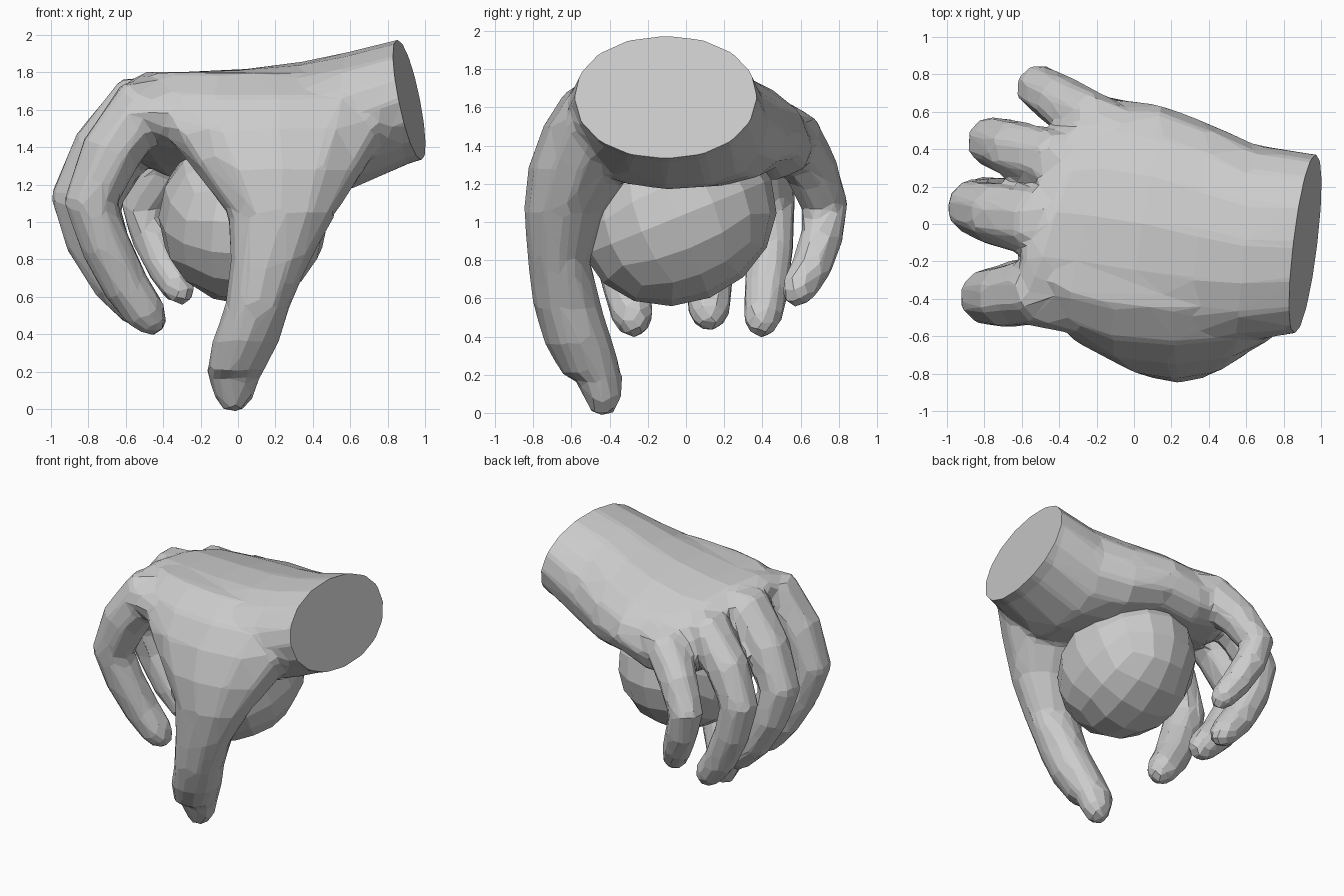
import bpy, bmesh
from math import sin, cos, tan, pi, radians
from mathutils import Vector

if "Cube" in bpy.data.objects:
    bpy.data.objects.remove(bpy.data.objects["Cube"])


def spow(v, p):
    return abs(v) ** p * (1 if v >= 0 else -1)


def loft(name, rings):
    """Closed skin over a list of rings with equal point counts."""
    bm = bmesh.new()
    rows = [[bm.verts.new(p) for p in r] for r in rings]
    n = len(rows[0])
    for a, b in zip(rows, rows[1:]):
        for i in range(n):
            bm.faces.new((a[i], a[(i + 1) % n], b[(i + 1) % n], b[i]))
    bm.faces.new(rows[0])
    bm.faces.new(rows[-1])
    bmesh.ops.recalc_face_normals(bm, faces=bm.faces[:])
    me = bpy.data.meshes.new(name)
    bm.to_mesh(me)
    bm.free()
    ob = bpy.data.objects.new(name, me)
    bpy.context.collection.objects.link(ob)
    return ob


def finger(name, path, radii, n=8):
    """Tapering tube along a bent path with a rounded tip."""
    pts = [Vector(p) for p in path]
    end = (pts[-1] - pts[-2]).normalized()
    r = radii[-1]
    pts += [pts[-1] + end * r * 0.6, pts[-1] + end * r * 1.0]
    radii = list(radii) + [r * 0.75, r * 0.35]
    rings = []
    for i, p in enumerate(pts):
        t = (pts[min(i + 1, len(pts) - 1)] - pts[max(i - 1, 0)]).normalized()
        side = (Vector((0, 1, 0)) - t * t.y).normalized()
        up = t.cross(side)
        rings.append([p + (side * cos(a) + up * sin(a)) * radii[i]
                      for a in (2 * pi * (k + .5) / n for k in range(n))])
    return loft(name, rings)


# Palm and wrist: x, skew, y-, y+, top, bottom, droop to the little finger side
palm_rings = []
for x, k, y0, y1, zt, zb, d in [
        (1.15, 0.1, -0.56, 0.35, 2.05, 1.38, 0.0),
        (0.92, 0.1, -0.585, 0.375, 1.99, 1.31, 0.0),
        (0.60, 0.1, -0.64, 0.43, 1.91, 1.17, 0.03),
        (0.35, 0.1, -0.66, 0.54, 1.86, 1.20, 0.07),
        (0.05, 0.15, -0.64, 0.64, 1.83, 1.33, 0.12),
        (-0.25, 0.25, -0.58, 0.67, 1.82, 1.33, 0.17),
        (-0.45, 0.25, -0.54, 0.64, 1.82, 1.37, 0.20),
        (-0.56, 0.20, -0.48, 0.50, 1.76, 1.42, 0.20)]:
    ring = []
    for i in range(16):
        a = 2 * pi * i / 16
        y = (y0 + y1) / 2 + (y1 - y0) / 2 * spow(cos(a), 0.95)
        z = (zt + zb) / 2 + (zt - zb) / 2 * spow(sin(a), 0.95)
        ring.append((x + k * y, y, z - d * (1.4 - 0.5 * sin(a)) * max(0, y + 0.1)))
    palm_rings.append(ring)
hand = loft("hand", palm_rings)

# Thumb with its broad base: z, x-, x+, y-, y+
thumb_rings = []
for z, x0, x1, y0, y1 in [
        (1.80, -0.45, 0.90, -0.45, -0.15), (1.67, -0.46, 0.90, -0.64, -0.18),
        (1.50, -0.42, 0.82, -0.75, -0.22),
        (1.28, -0.24, 0.68, -0.83, -0.25), (1.05, -0.06, 0.53, -0.85, -0.42),
        (0.80, -0.04, 0.39, -0.83, -0.50), (0.55, -0.07, 0.28, -0.80, -0.44),
        (0.36, -0.14, 0.22, -0.74, -0.38), (0.20, -0.17, 0.14, -0.65, -0.33),
        (0.17, -0.16, 0.12, -0.58, -0.33),
        (0.07, -0.13, 0.09, -0.53, -0.34), (-0.01, -0.08, 0.03, -0.49, -0.38)]:
    thumb_rings.append([((x0 + x1) / 2 + (x1 - x0) / 2 * cos(a),
                         (y0 + y1) / 2 + (y1 - y0) / 2 * sin(a), z)
                        for a in (2 * pi * i / 12 for i in range(12))])
parts = [loft("thumb", thumb_rings)]

# Four curled fingers
fingers = {
    "index": ([(-.30, -.30, 1.60), (-.53, -.36, 1.59), (-.68, -.39, 1.37), (-.79, -.39, 1.10),
               (-.71, -.36, .88), (-.60, -.31, .66), (-.49, -.28, .51)], 1.02),
    "middle": ([(-.30, 0, 1.62), (-.54, .01, 1.61), (-.73, .05, 1.38), (-.86, .09, 1.12),
                (-.79, .12, .90), (-.66, .12, .68), (-.53, .12, .54)], 1.02),
    "ring": ([(-.2, .28, 1.56), (-.44, .34, 1.54), (-.64, .40, 1.34), (-.76, .44, 1.10),
              (-.70, .44, .87), (-.59, .42, .64), (-.48, .40, .50)], 0.94),
    "little": ([(-.05, .47, 1.49), (-.24, .56, 1.45), (-.40, .66, 1.27), (-.51, .73, 1.08),
                (-.46, .71, .92), (-.39, .66, .77), (-.32, .59, .65)], 0.85)}
for name, (path, s) in fingers.items():
    parts.append(finger(name + "_finger", path,
                        [r * s for r in (.17, .185, .17, .15, .14, .13, .115)]))

# Fuse into one skin, relax the webs, then reduce to low-poly facets
bpy.ops.object.select_all(action='DESELECT')
for ob in parts + [hand]:
    ob.select_set(True)
bpy.context.view_layer.objects.active = hand
bpy.ops.object.join()
m = hand.modifiers.new("fuse", 'REMESH')
m.mode, m.voxel_size = 'VOXEL', 0.02
m = hand.modifiers.new("relax", 'SMOOTH')
m.factor, m.iterations = 0.5, 14
m = hand.modifiers.new("facets", 'DECIMATE')
m.ratio = 0.03
for m in list(hand.modifiers):
    bpy.ops.object.modifier_apply(modifier=m.name)

# Slanted flat cut at the wrist
bm = bmesh.new()
bm.from_mesh(hand.data)
cut = bmesh.ops.bisect_plane(bm, geom=bm.verts[:] + bm.edges[:] + bm.faces[:],
                             plane_co=(0.915, -0.1, 1.66), plane_no=(1, -0.12, 0.2),
                             clear_outer=True)
bmesh.ops.contextual_create(bm, geom=[e for e in cut["geom_cut"]
                                      if isinstance(e, bmesh.types.BMEdge)])
bmesh.ops.join_triangles(bm, faces=[f for f in bm.faces if len(f.verts) == 3],
                         angle_face_threshold=0.5, angle_shape_threshold=0.9)
for f in bm.faces:
    f.smooth = False
bm.to_mesh(hand.data)
bm.free()

# Faceted, tilted egg-shaped ball under the palm, made from a subdivided cube
bm = bmesh.new()
bmesh.ops.create_cube(bm, size=1)
bmesh.ops.subdivide_edges(bm, edges=bm.edges[:], cuts=3, use_grid_fill=True)
for v in bm.verts:
    v.co = Vector([tan(t * pi / 2) for t in v.co]).normalized()
    v.co = (v.co.x * 0.455, v.co.y * 0.53, v.co.z * 0.455)
me = bpy.data.meshes.new("ball")
bm.to_mesh(me)
bm.free()
ball = bpy.data.objects.new("ball", me)
ball.location = (0.03, -0.045, 1.025)
ball.rotation_euler = (radians(22), 0, 0)
bpy.context.collection.objects.link(ball)
